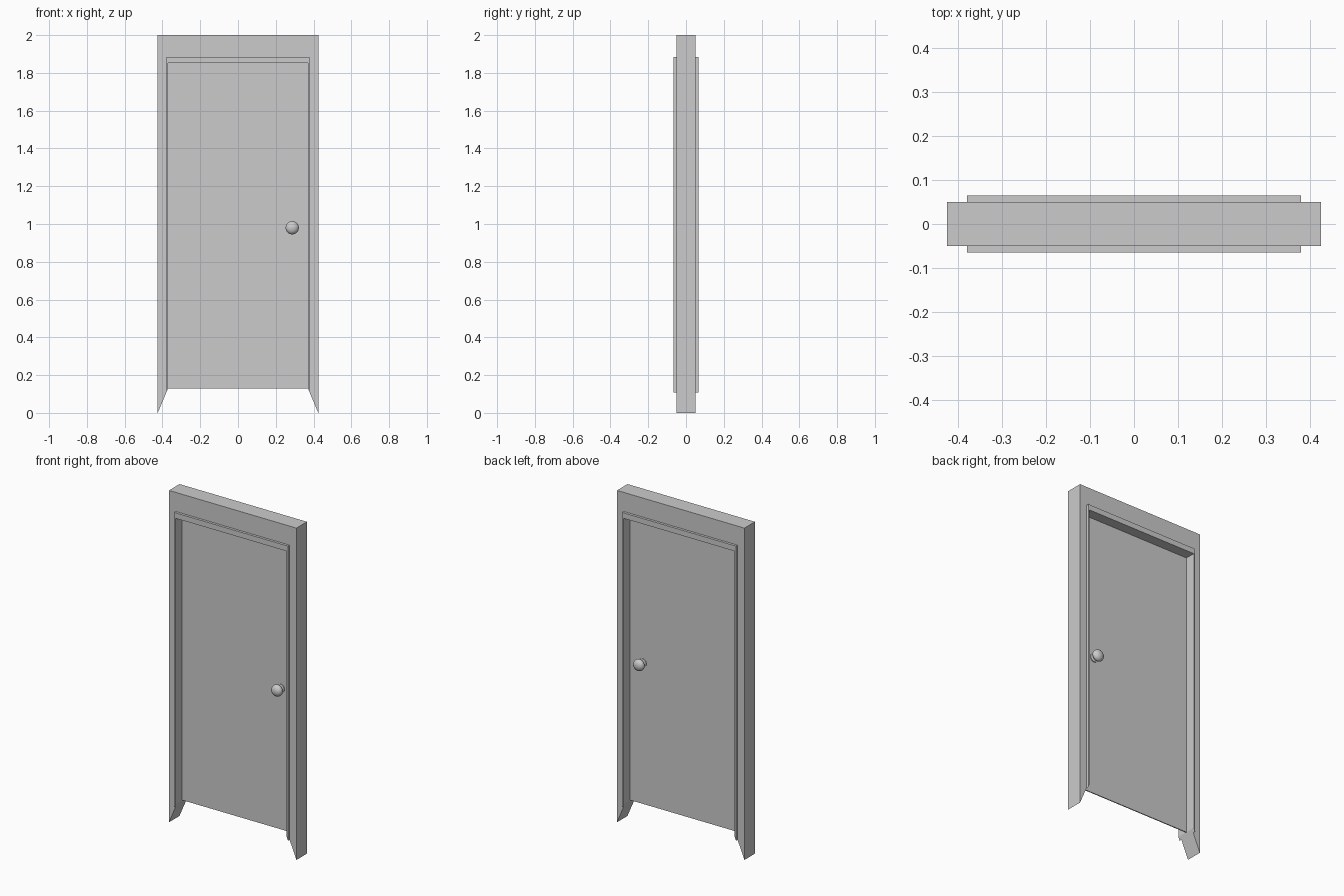
import bpy, bmesh, math

if "Cube" in bpy.data.objects:
    bpy.data.objects.remove(bpy.data.objects["Cube"])


def new_object(name, bm):
    bmesh.ops.recalc_face_normals(bm, faces=bm.faces)
    mesh = bpy.data.meshes.new(name)
    bm.to_mesh(mesh)
    bm.free()
    obj = bpy.data.objects.new(name, mesh)
    bpy.context.collection.objects.link(obj)
    return obj


def foot_z(x):
    # height of the slanted foot at distance x from the centre
    return 0.13 * (0.425 - x) / 0.055


def arch(name, outer, top, inner, inner_top, y0, y1):
    # upside-down U profile with slanted feet, extruded in y
    right = [(outer, foot_z(outer)), (outer, top)]
    inside = [(inner, inner_top), (inner, foot_z(inner))]
    half = inside[::-1]
    pts = right[::1]
    loop = pts + [(-x, z) for x, z in right[::-1]]
    loop += [(-x, z) for x, z in half] + inside
    bm = bmesh.new()
    face = bm.faces.new([bm.verts.new((x, y0, z)) for x, z in loop])
    geom = bmesh.ops.extrude_face_region(bm, geom=[face])["geom"]
    verts = [v for v in geom if isinstance(v, bmesh.types.BMVert)]
    bmesh.ops.translate(bm, verts=verts, vec=(0, y1 - y0, 0))
    return new_object(name, bm)


def knob(name, side):
    # round knob: rose, neck and rounded head as a lathe profile (radius, depth)
    profile = [(0.026, 0.0), (0.026, 0.008), (0.014, 0.012), (0.014, 0.022),
               (0.028, 0.026), (0.034, 0.032), (0.035, 0.040),
               (0.031, 0.050), (0.022, 0.057), (0.011, 0.061), (0.0, 0.062)]
    bm = bmesh.new()
    verts = [bm.verts.new((0.287 + r, side * d, 0.98)) for r, d in profile]
    edges = [bm.edges.new(pair) for pair in zip(verts, verts[1:])]
    bmesh.ops.spin(bm, geom=verts + edges, cent=(0.287, 0, 0.98),
                   axis=(0, 1, 0), angle=math.tau, steps=24)
    bmesh.ops.remove_doubles(bm, verts=bm.verts, dist=0.0001)
    obj = new_object(name, bm)
    bpy.ops.object.select_all(action='DESELECT')
    obj.select_set(True)
    bpy.context.view_layer.objects.active = obj
    bpy.ops.object.shade_smooth_by_angle(angle=math.radians(40))


# Outer frame and the raised trim that lines the opening
arch("door_frame", 0.425, 2.0, 0.37, 1.852, -0.05, 0.05)
arch("frame_trim", 0.379, 1.885, 0.37, 1.852, -0.065, 0.065)

# Thin door leaf set in the middle of the opening
bm = bmesh.new()
bmesh.ops.create_cube(bm, size=1)
bmesh.ops.scale(bm, verts=bm.verts, vec=(0.74, 0.006, 1.722))
bmesh.ops.translate(bm, verts=bm.verts, vec=(0, 0, 0.991))
new_object("door_leaf", bm)

# Knobs on both sides
knob("front_knob", -1)
knob("back_knob", 1)
